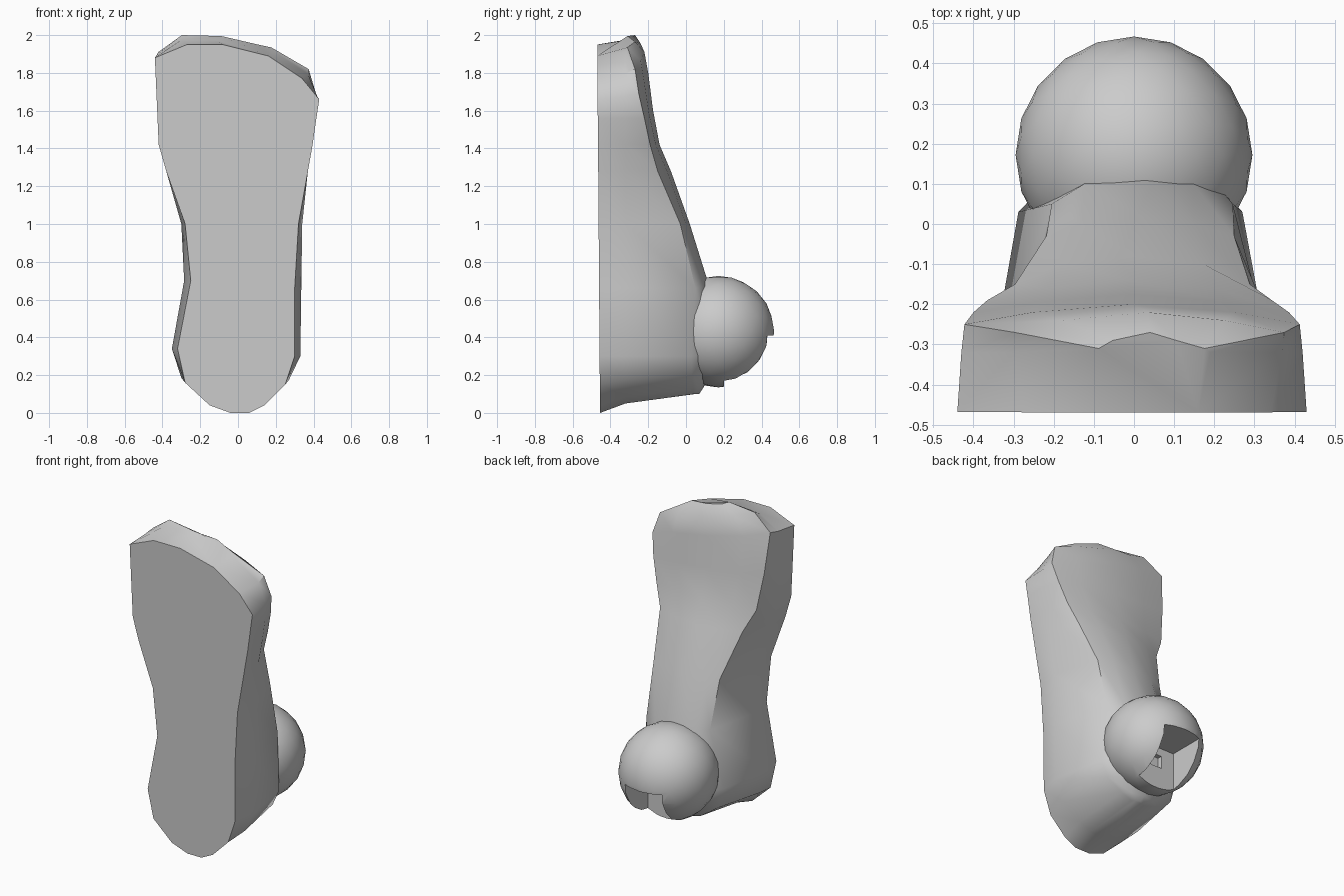
import bpy, bmesh, math
from mathutils import Vector

old = bpy.data.objects.get("Cube")
if old:
    bpy.data.objects.remove(old, do_unlink=True)

grey = bpy.data.materials.new("plain_grey")
grey.use_nodes = True
grey.diffuse_color = (0.6, 0.6, 0.6, 1)
grey.node_tree.nodes["Principled BSDF"].inputs["Base Color"].default_value = (0.6, 0.6, 0.6, 1)


def make_object(name, bm):
    bmesh.ops.recalc_face_normals(bm, faces=bm.faces)
    mesh = bpy.data.meshes.new(name)
    bm.to_mesh(mesh)
    bm.free()
    mesh.materials.append(grey)
    ob = bpy.data.objects.new(name, mesh)
    bpy.context.collection.objects.link(ob)
    return ob


def smooth(ob, angle):
    bpy.ops.object.select_all(action="DESELECT")
    ob.select_set(True)
    bpy.context.view_layer.objects.active = ob
    bpy.ops.object.shade_smooth_by_angle(angle=math.radians(angle))


# Foot: stations from heel to toe
# left x, left z, right x, right z, side bulge, ridge width factor, ridge y, crest y, lift
stations = [
    (-.04, 0, .06, 0, 0, .9, .04, .07, .1),
    (-.15, .04, .14, .04, 0, .9, .04, .09, .09),
    (-.28, .16, .25, .15, .02, .9, .03, .13, .05),
    (-.32, .34, .30, .30, .03, .9, .03, .17, 0),
    (-.25, .70, .30, .66, .035, .82, .05, .12, 0),
    (-.28, 1.0, .32, 1.0, .02, .78, -.03, .02, 0),
    (-.38, 1.28, .37, 1.28, 0, .78, -.15, -.08, 0),
    (-.42, 1.42, .395, 1.42, 0, .87, -.19, -.14, 0),
    (-.43, 1.65, .415, 1.56, 0, .93, -.22, -.175, 0),
    (-.44, 1.88, .43, 1.66, -.01, .96, -.25, -.20, .03),
    (-.27, 1.95, .34, 1.77, .03, 1.1, -.27, -.22, .05),
    (-.08, 1.95, .16, 1.89, .03, 1.1, -.31, -.27, .045),
]


def section(xl, zl, xr, zr, out, k, ridge, crest, lift):
    sole_y = -.455 - .0075 * (zl + zr) / 2
    left, right = [], []
    for pts, x, z, sign in ((left, xl, zl, -1), (right, xr, zr, 1)):
        pts.append((x, sole_y, z))
        pts.append((x + sign * out, -.32, z + lift * .5))
        pts.append((x * k, ridge, z + lift))
        zm = (z + (zl + zr) / 2) / 2
        pts.append((x * k * .6, crest - .02, zm + lift))
    middle = ((xl + xr) / 2, crest, (zl + zr) / 2 + lift)
    return left + [middle] + right[::-1]


bm = bmesh.new()
rings = [[bm.verts.new(p) for p in section(*s)] for s in stations]
for a, b in zip(rings, rings[1:]):
    for i in range(len(a)):
        j = (i + 1) % len(a)
        bm.faces.new((a[i], a[j], b[j], b[i]))
bm.faces.new(rings[0])
bm.faces.new(rings[-1])
foot = make_object("foot", bm)
smooth(foot, 42)

# Ankle ball
bm = bmesh.new()
bmesh.ops.create_icosphere(bm, subdivisions=3, radius=.295)
bmesh.ops.translate(bm, verts=bm.verts, vec=(0, .172, .43))
ball = make_object("ankle_ball", bm)


# Notch and small socket cut into the lower back of the ball
def cut(ob, low, high):
    low, high = Vector(low), Vector(high)
    bm = bmesh.new()
    bmesh.ops.create_cube(bm, size=1)
    for v in bm.verts:
        v.co = (low + high) / 2 + v.co * (high - low)
    cutter = make_object("notch_cutter", bm)
    cutter.hide_render = True
    mod = ob.modifiers.new("notch", "BOOLEAN")
    mod.operation = "DIFFERENCE"
    mod.solver = "EXACT"
    mod.object = cutter
    bpy.context.view_layer.objects.active = ob
    bpy.ops.object.modifier_apply(modifier=mod.name)
    bpy.data.objects.remove(cutter, do_unlink=True)


cut(ball, (-.13, .2, 0), (.13, .7, .41))
cut(ball, (-.04, .17, .28), (.04, .3, .36))
smooth(ball, 35)
